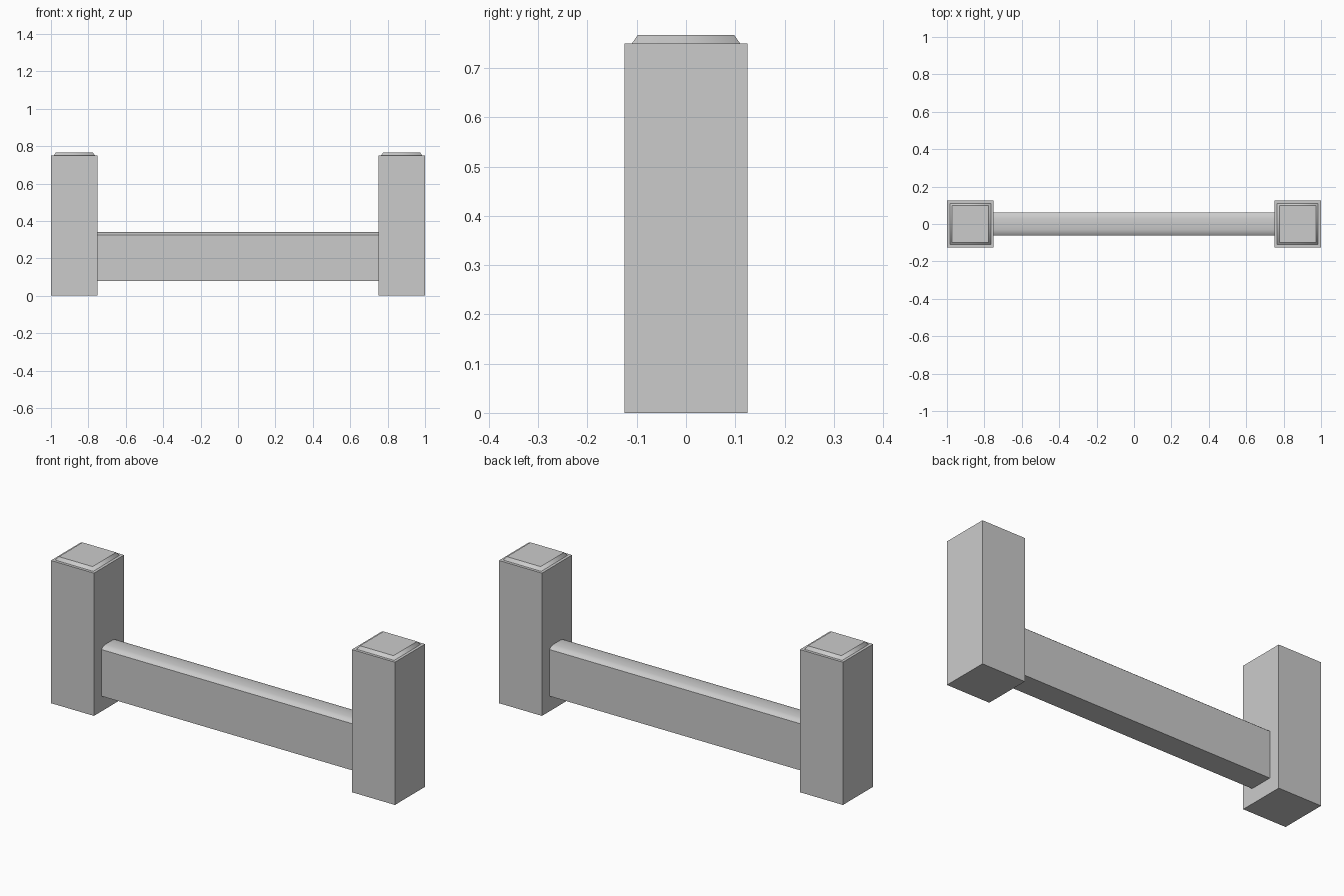
import bpy, bmesh
from math import radians

cube = bpy.data.objects.get("Cube")
if cube:
    bpy.data.objects.remove(cube, do_unlink=True)

grey = bpy.data.materials.new("light_grey")
grey.use_nodes = True
colour = (0.6, 0.6, 0.6, 1)
grey.diffuse_color = colour
grey.node_tree.nodes["Principled BSDF"].inputs["Base Color"].default_value = colour


def finish(name, bm):
    bmesh.ops.recalc_face_normals(bm, faces=bm.faces)
    mesh = bpy.data.meshes.new(name)
    bm.to_mesh(mesh)
    bm.free()
    mesh.materials.append(grey)
    obj = bpy.data.objects.new(name, mesh)
    bpy.context.collection.objects.link(obj)
    return obj


def loft(name, rings):
    """Join matching rings of points into a closed solid."""
    bm = bmesh.new()
    loops = [[bm.verts.new(p) for p in ring] for ring in rings]
    n = len(loops[0])
    for a, b in zip(loops, loops[1:]):
        for i in range(n):
            j = (i + 1) % n
            bm.faces.new((a[i], a[j], b[j], b[i]))
    bm.faces.new(loops[0])
    bm.faces.new(loops[-1])
    return finish(name, bm)


def square(x, half, z):
    return [(x + sx * half, sy * half, z)
            for sx, sy in ((-1, -1), (1, -1), (1, 1), (-1, 1))]


# End posts with low tapered caps
for side, x in (("left", 0.875), ("right", -0.875)):
    loft(side + "_post", [square(x, 0.125, 0), square(x, 0.125, 0.75)])
    cap = loft(side + "_post_cap", [square(x, 0.11, 0.75), square(x, 0.098, 0.767)])
    # Soft shading runs around the sloping sides, top stays crisp
    for face in cap.data.polygons:
        face.use_smooth = abs(face.normal.z) < 0.9
    for edge in cap.data.edges:
        za, zb = (cap.data.vertices[v].co.z for v in edge.vertices)
        edge.use_edge_sharp = abs(za - zb) < 0.001

# Rail with a softened top, spanning between the posts
half = [(0.0625, 0.08), (0.0625, 0.325), (0.05, 0.335), (0.03, 0.34)]
profile = half + [(-y, z) for y, z in reversed(half)]
rail = loft("rail", [[(x, y, z) for y, z in profile] for x in (-0.75, 0.75)])
bpy.context.view_layer.objects.active = rail
rail.select_set(True)
bpy.ops.object.shade_smooth_by_angle(angle=radians(40))
